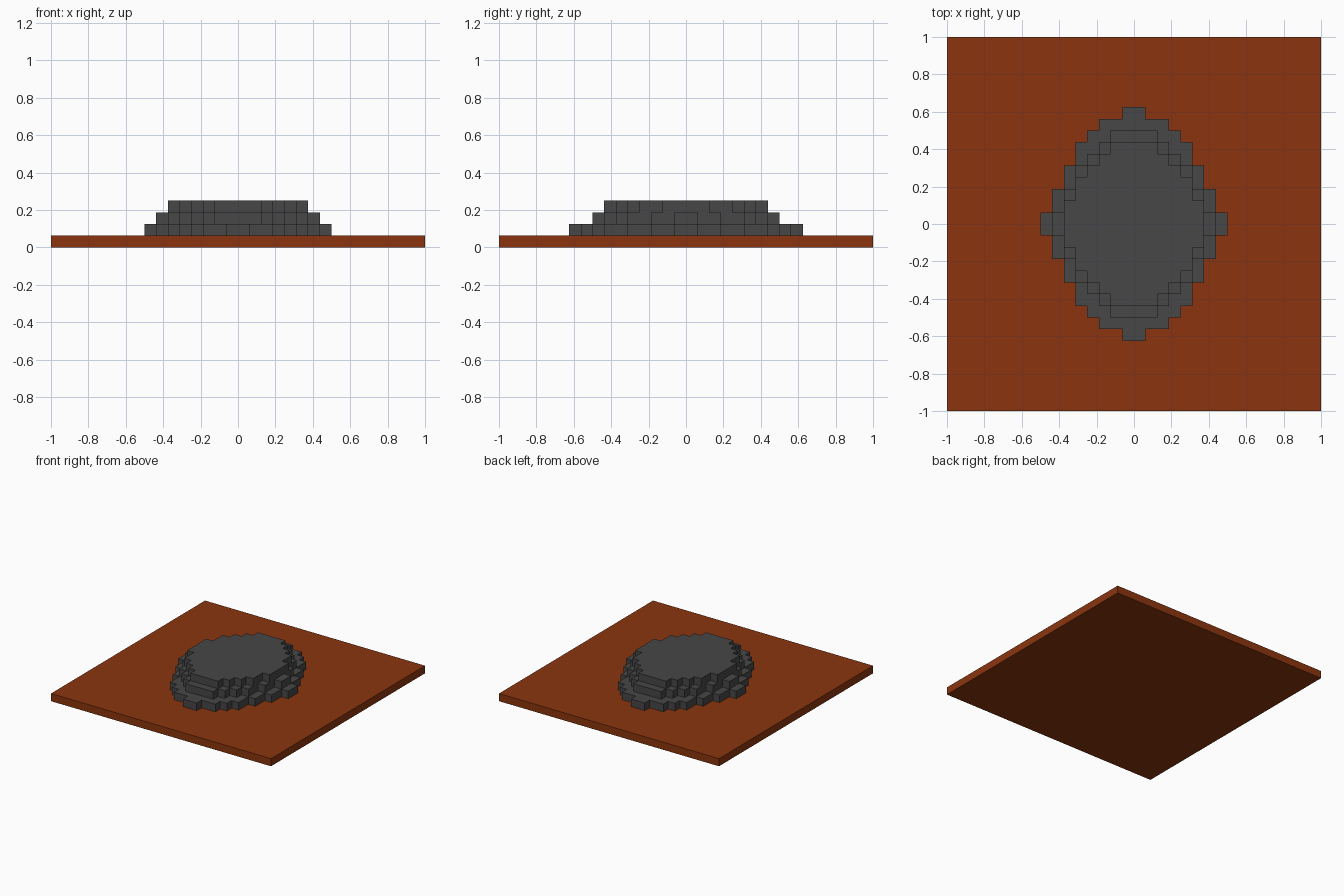
import bpy
import bmesh

cube = bpy.data.objects.get("Cube")
if cube:
    bpy.data.objects.remove(cube, do_unlink=True)

U = 1 / 16  # one block


def material(name, rgb):
    m = bpy.data.materials.new(name)
    m.use_nodes = True
    m.diffuse_color = (*rgb, 1)
    bsdf = m.node_tree.nodes["Principled BSDF"]
    bsdf.inputs["Base Color"].default_value = (*rgb, 1)
    bsdf.inputs["Roughness"].default_value = 0.9
    return m


def stepped_outline(steps):
    """Steps are (half width, upper y) in blocks, from the widest row outwards."""
    quarter = []
    low = 0
    for x, y in steps:
        if low:
            quarter.append((x, low))
        quarter.append((x, y))
        low = y
    left = [(-x, y) for x, y in reversed(quarter)]
    upper = quarter + left
    return upper + [(-x, -y) for x, y in upper]


def slab(name, outline, level, mat):
    """Extrude an outline into a layer one block high."""
    bm = bmesh.new()
    verts = [bm.verts.new((x * U, y * U, level * U)) for x, y in outline]
    face = bm.faces.new(verts)
    top = bmesh.ops.extrude_face_region(bm, geom=[face], use_keep_orig=True)
    moved = [v for v in top["geom"] if isinstance(v, bmesh.types.BMVert)]
    bmesh.ops.translate(bm, verts=moved, vec=(0, 0, U))
    bmesh.ops.recalc_face_normals(bm, faces=bm.faces[:])
    mesh = bpy.data.meshes.new(name)
    bm.to_mesh(mesh)
    bm.free()
    mesh.materials.append(mat)
    obj = bpy.data.objects.new(name, mesh)
    bpy.context.collection.objects.link(obj)


brown = material("rust_brown", (0.258, 0.036, 0.0045))
grey = material("dark_grey", (0.063, 0.063, 0.063))

# Square ground plate
slab("base_plate", stepped_outline([(16, 16)]), 0, brown)

# Stepped oval mound, three layers
layers = {
    "mound_lower": [(8, 1), (7, 3), (6, 5), (5, 7), (4, 8), (3, 9), (1, 10)],
    "mound_middle": [(7, 1), (6, 3), (5, 5), (4, 6), (3, 7), (2, 8)],
    "mound_upper": [(6, 2), (5, 4), (4, 5), (3, 6), (2, 7)],
}
for level, (name, steps) in enumerate(layers.items(), start=1):
    slab(name, stepped_outline(steps), level, grey)
